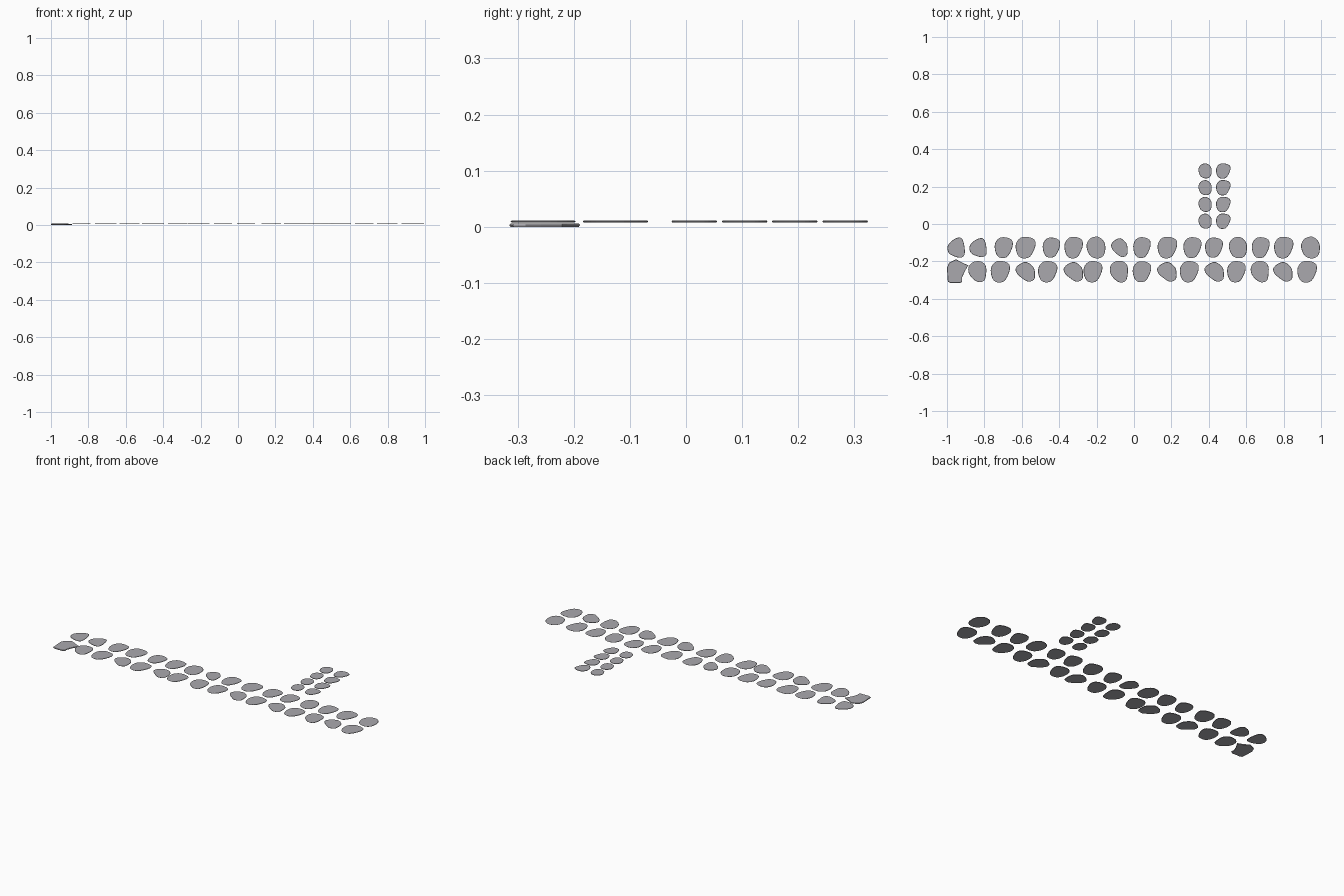
import bpy, bmesh, math
from mathutils import Vector

if "Cube" in bpy.data.objects:
    bpy.data.objects.remove(bpy.data.objects["Cube"])

stone = bpy.data.materials.new("warm_grey_stone")
stone.diffuse_color = (0.40, 0.395, 0.42, 1)
stone.use_nodes = True
stone.node_tree.nodes["Principled BSDF"].inputs["Base Color"].default_value = stone.diffuse_color

# Corner outlines in a unit box (-1..1), counter-clockwise
SHAPES = {
    "round": [(.95, .25), (.75, .75), (.2, 1), (-.5, .9), (-.95, .45), (-.9, -.2), (-.4, -.75), (.2, -1), (.8, -.75)],
    "wedge": [(1, .25), (.85, .75), (.2, .98), (-.5, .9), (-.95, .35), (-.9, -.4), (-.5, -.93), (.25, -.95), (.7, -.5)],
    "egg":   [(.95, -.2), (.85, .5), (.2, 1), (-.6, .85), (-1, .3), (-.9, -.35), (-.5, -.85), (.2, -1), (.75, -.75)],
    "pear":  [(.95, -.2), (.8, .45), (.1, .98), (-.6, .75), (-1, .3), (-.85, -.2), (-.35, -.65), (.25, -1), (.85, -.8)],
    "tip":   [(.75, .75), (.35, 1), (-.4, .75), (-1, .15), (-.9, -.5), (-.3, -.85), (.5, -1), (.95, -.7), (.95, .05)],
}

def smooth_loop(pts, steps=3):
    """Closed Catmull-Rom curve through the corner points."""
    out, n = [], len(pts)
    for i in range(n):
        a, b, c, d = (Vector(pts[(i + k) % n]) for k in (-1, 0, 1, 2))
        for s in range(steps):
            t = s / steps
            out.append(.5 * (2*b + (c - a)*t + (2*a - 5*b + 4*c - d)*t*t + (3*b - a - 3*c + d)*t**3))
    return out

def slab(name, outline, x, y, hw, hh, z0, z1):
    """Thin plate with a slightly chamfered top rim."""
    bm = bmesh.new()
    rings = []
    for z, k in ((z0, .97), (z0 + (z1 - z0)*.6, 1), (z1, .97)):
        rings.append([bm.verts.new((x + p.x*hw*k, y + p.y*hh*k, z)) for p in outline])
    n = len(outline)
    for lo, hi in zip(rings, rings[1:]):
        for i in range(n):
            j = (i + 1) % n
            bm.faces.new((lo[i], lo[j], hi[j], hi[i]))
    bm.faces.new(rings[0][::-1])
    bm.faces.new(rings[-1])
    me = bpy.data.meshes.new(name)
    bm.to_mesh(me)
    bm.free()
    me.materials.append(stone)
    bpy.context.collection.objects.link(bpy.data.objects.new(name, me))

LOOPS = {k: smooth_loop(v) for k, v in SHAPES.items()}
R, W, E, P, T = "round", "wedge", "egg", "pear", "tip"
Z0, Z1 = .008, .0108

# Long path, back row
back = [(-.95, .046, .054, T), (-.833, .046, .051, T), (-.697, .049, .056, W), (-.58, .054, .058, W),
        (-.442, .047, .054, W), (-.323, .05, .058, W), (-.202, .051, .058, E), (-.077, .045, .051, P),
        (.042, .047, .056, W), (.178, .053, .058, W), (.312, .049, .056, W), (.427, .048, .054, W),
        (.557, .049, .057, E), (.677, .048, .056, W), (.8, .052, .058, W), (.945, .051, .058, E)]
for i, (x, w, h, s) in enumerate(back):
    slab(f"back_row_stone_{i+1}", LOOPS[s], x, -.126, w, h, Z0, Z1)

# Long path, front row
front = [(-.837, .05, .056, R), (-.715, .052, .058, W), (-.58, .053, .053, P), (-.462, .052, .057, W),
         (-.323, .053, .053, P), (-.22, .051, .057, W), (-.08, .05, .058, R), (.042, .05, .056, W),
         (.177, .053, .053, P), (.295, .051, .057, W), (.43, .053, .053, P), (.547, .05, .057, W),
         (.673, .05, .057, R), (.797, .053, .053, P), (.925, .053, .058, W)]
for i, (x, w, h, s) in enumerate(front):
    slab(f"front_row_stone_{i+1}", LOOPS[s], x, -.255, w, h, Z0, Z1)

# Broken corner stone, lying lower than the rest
corner = [Vector(p) for p in [(-.92, -.9), (-.7, -1), (.25, -1), (.42, -.9), (.42, -.55), (.62, -.1), (1, .5),
                              (.6, .65), (-.15, 1), (-.8, .72), (-1, .3)]]
slab("corner_stone", corner, -.943, -.252, .057, .063, 0, .0055)

# Small side path, two columns of four
for i in range(4):
    y = .015 + .0895*i
    slab(f"side_path_left_stone_{i+1}", LOOPS[E], .381, y, .036, .04, Z0, Z1)
    slab(f"side_path_right_stone_{i+1}", LOOPS[W], .477, y, .039, .041, Z0, Z1)
